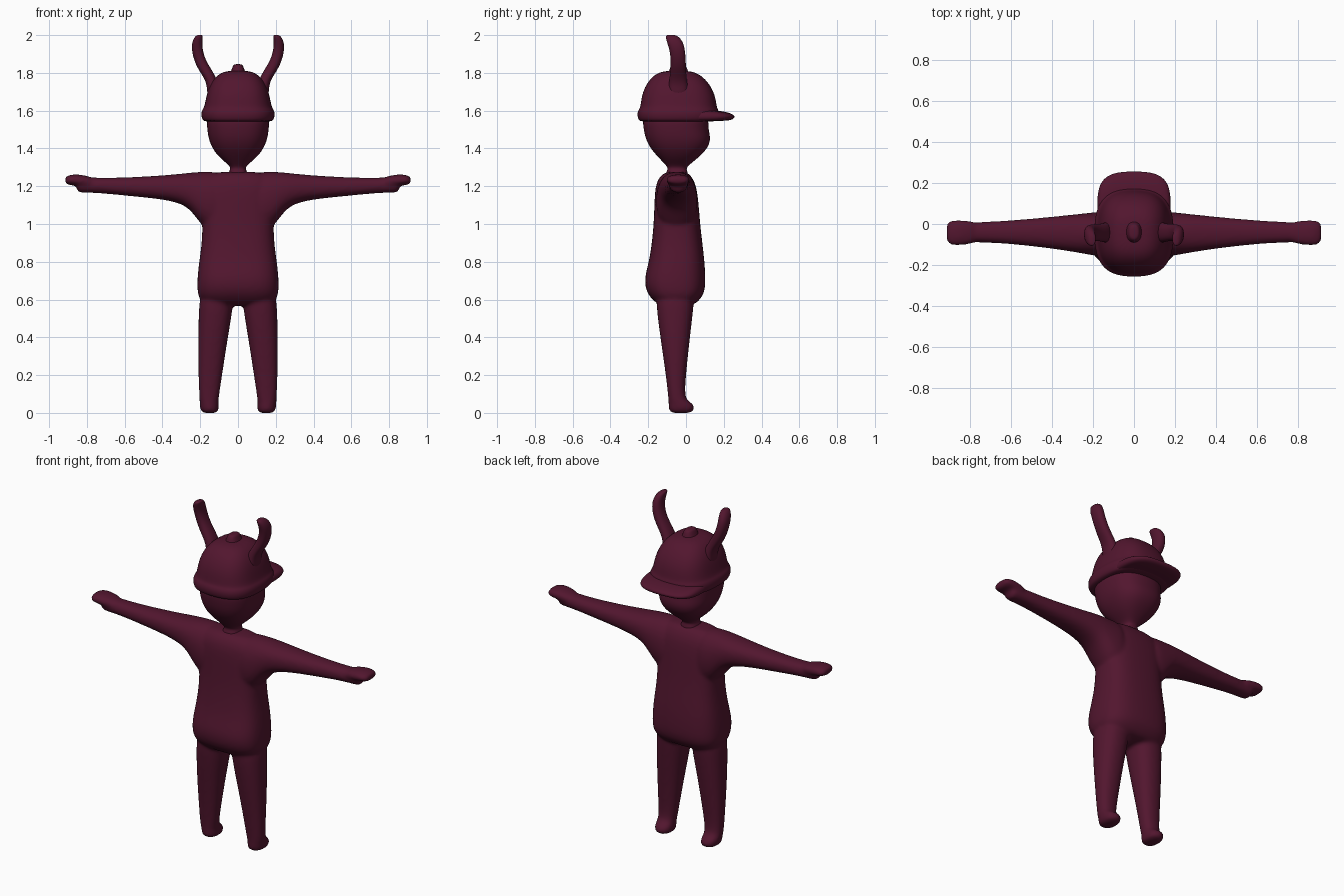
import bpy, bmesh, math

mat = bpy.data.materials.new("maroon")
mat.diffuse_color = (0.085, 0.008, 0.028, 1)


def loft(bm, sections, axis="z", p=2.3, side=1, n=20):
    """Skin rounded sections: (position, u0, u1, v0, v1); u,v = x,y for axis z, y,z for axis x."""
    rings = []
    for t, u0, u1, v0, v1 in sections:
        ring = []
        for i in range(n):
            a = 2 * math.pi * i / n
            c, s = math.cos(a), math.sin(a)
            u = (u0 + u1) / 2 + (u1 - u0) / 2 * math.copysign(abs(c) ** (2 / p), c)
            v = (v0 + v1) / 2 + (v1 - v0) / 2 * math.copysign(abs(s) ** (2 / p), s)
            co = (u, v, t) if axis == "z" else (t, u, v)
            ring.append(bm.verts.new((co[0] * side, co[1], co[2])))
        rings.append(ring)
    for a, b in zip(rings, rings[1:]):
        for i in range(n):
            j = (i + 1) % n
            bm.faces.new((a[i], a[j], b[j], b[i]))
    bm.faces.new(rings[0])
    bm.faces.new(rings[-1])


def finish(bm, name, blend=False):
    bmesh.ops.recalc_face_normals(bm, faces=bm.faces)
    for f in bm.faces:
        f.smooth = True
    me = bpy.data.meshes.new(name)
    bm.to_mesh(me)
    bm.free()
    me.materials.append(mat)
    ob = bpy.data.objects.new(name, me)
    bpy.context.collection.objects.link(ob)
    sub = ob.modifiers.new("round", "SUBSURF")
    sub.levels = sub.render_levels = 2
    if blend:
        rm = ob.modifiers.new("merge", "REMESH")
        rm.mode = "VOXEL"
        rm.voxel_size = 0.01
        rm.use_smooth_shade = True
        sm = ob.modifiers.new("blend", "SMOOTH")
        sm.factor = 0.5
        sm.iterations = 8
    return ob


# Body: torso, arms, hands, legs and feet merged into one soft skin
body = bmesh.new()
loft(body, [
    (0.565, -0.16, 0.16, -0.14, 0.04),
    (0.60, -0.205, 0.205, -0.18, 0.075),
    (0.64, -0.218, 0.218, -0.212, 0.102),
    (0.71, -0.218, 0.218, -0.224, 0.105),
    (0.80, -0.208, 0.208, -0.197, 0.100),
    (0.90, -0.193, 0.193, -0.182, 0.088),
    (1.00, -0.19, 0.19, -0.172, 0.076),
    (1.12, -0.195, 0.195, -0.168, 0.067),
    (1.21, -0.19, 0.19, -0.163, 0.055),
    (1.26, -0.16, 0.16, -0.135, 0.025),
    (1.278, -0.11, 0.11, -0.10, 0.0)], p=2.8)
for s in (-1, 1):
    # arm
    loft(body, [
        (0.08, -0.16, 0.06, 0.95, 1.275),
        (0.15, -0.16, 0.062, 0.96, 1.279),
        (0.20, -0.155, 0.058, 1.00, 1.278),
        (0.25, -0.145, 0.052, 1.075, 1.273),
        (0.31, -0.135, 0.046, 1.112, 1.266),
        (0.42, -0.118, 0.034, 1.133, 1.256),
        (0.60, -0.098, 0.018, 1.15, 1.246),
        (0.75, -0.09, 0.01, 1.165, 1.245),
        (0.83, -0.09, 0.006, 1.165, 1.25),
        (0.855, -0.085, 0.0, 1.168, 1.24)], axis="x", side=s)
    # mitten hand
    loft(body, [
        (0.76, -0.09, 0.01, 1.19, 1.245),
        (0.81, -0.101, 0.017, 1.195, 1.258),
        (0.86, -0.106, 0.022, 1.203, 1.265),
        (0.90, -0.103, 0.018, 1.207, 1.258),
        (0.917, -0.088, 0.003, 1.215, 1.248)], axis="x", side=s)
    # leg and foot
    loft(body, [
        (-0.002, 0.115, 0.185, -0.08, 0.025),
        (0.012, 0.101, 0.2, -0.092, 0.044),
        (0.040, 0.101, 0.203, -0.093, 0.046),
        (0.056, 0.103, 0.204, -0.093, 0.025),
        (0.075, 0.102, 0.205, -0.094, -0.008),
        (0.20, 0.083, 0.211, -0.107, 0.0),
        (0.40, 0.053, 0.213, -0.137, 0.022),
        (0.55, 0.026, 0.208, -0.157, 0.04),
        (0.66, 0.02, 0.20, -0.16, 0.05)], side=s)
finish(body, "body", blend=True)

# Head with neck and chin
head = bmesh.new()
loft(head, [
    (1.24, -0.06, 0.06, -0.11, 0.01),
    (1.275, -0.05, 0.05, -0.105, 0.01),
    (1.295, -0.038, 0.038, -0.095, 0.0),
    (1.315, -0.052, 0.052, -0.11, 0.02),
    (1.35, -0.098, 0.098, -0.145, 0.065),
    (1.40, -0.138, 0.138, -0.19, 0.117),
    (1.45, -0.157, 0.157, -0.215, 0.133),
    (1.49, -0.163, 0.163, -0.224, 0.123),
    (1.53, -0.167, 0.167, -0.23, 0.12),
    (1.58, -0.167, 0.167, -0.23, 0.12)], p=2.5)
finish(head, "head")

# Helmet shell with raised rim
helmet = bmesh.new()
loft(helmet, [
    (1.540, -0.17, 0.17, -0.235, 0.15),
    (1.548, -0.192, 0.192, -0.255, 0.17),
    (1.585, -0.198, 0.198, -0.262, 0.178),
    (1.608, -0.19, 0.19, -0.252, 0.172),
    (1.618, -0.18, 0.18, -0.243, 0.165),
    (1.68, -0.169, 0.169, -0.237, 0.157),
    (1.74, -0.15, 0.15, -0.213, 0.128),
    (1.79, -0.112, 0.112, -0.172, 0.08),
    (1.813, -0.06, 0.06, -0.115, 0.02)], p=2.7)
finish(helmet, "helmet")

# Peak at the helmet's front
brim = bmesh.new()
loft(brim, [
    (1.545, -0.15, 0.15, -0.06, 0.20),
    (1.550, -0.178, 0.178, -0.07, 0.25),
    (1.572, -0.183, 0.183, -0.07, 0.265),
    (1.588, -0.176, 0.176, -0.06, 0.235),
    (1.603, -0.165, 0.165, -0.05, 0.17)], p=3)
finish(brim, "helmet_brim")

# Small knob on the crown
knob = bmesh.new()
loft(knob, [
    (1.78, -0.05, 0.05, -0.10, 0.02),
    (1.812, -0.036, 0.036, -0.09, 0.01),
    (1.835, -0.028, 0.028, -0.082, 0.002),
    (1.847, -0.02, 0.02, -0.07, -0.01)])
finish(knob, "helmet_knob")

# Curved horns
for s, label in ((-1, "left"), (1, "right")):
    horn = bmesh.new()
    loft(horn, [
        (1.67, 0.10, 0.165, -0.095, 0.015),
        (1.73, 0.10, 0.163, -0.092, 0.01),
        (1.775, 0.115, 0.18, -0.087, 0.003),
        (1.82, 0.142, 0.212, -0.083, 0.0),
        (1.87, 0.172, 0.234, -0.081, -0.001),
        (1.92, 0.187, 0.245, -0.087, -0.005),
        (1.96, 0.189, 0.244, -0.100, -0.014),
        (1.99, 0.186, 0.231, -0.109, -0.035),
        (2.002, 0.188, 0.215, -0.104, -0.06)], side=s)
    finish(horn, label + "_horn")
